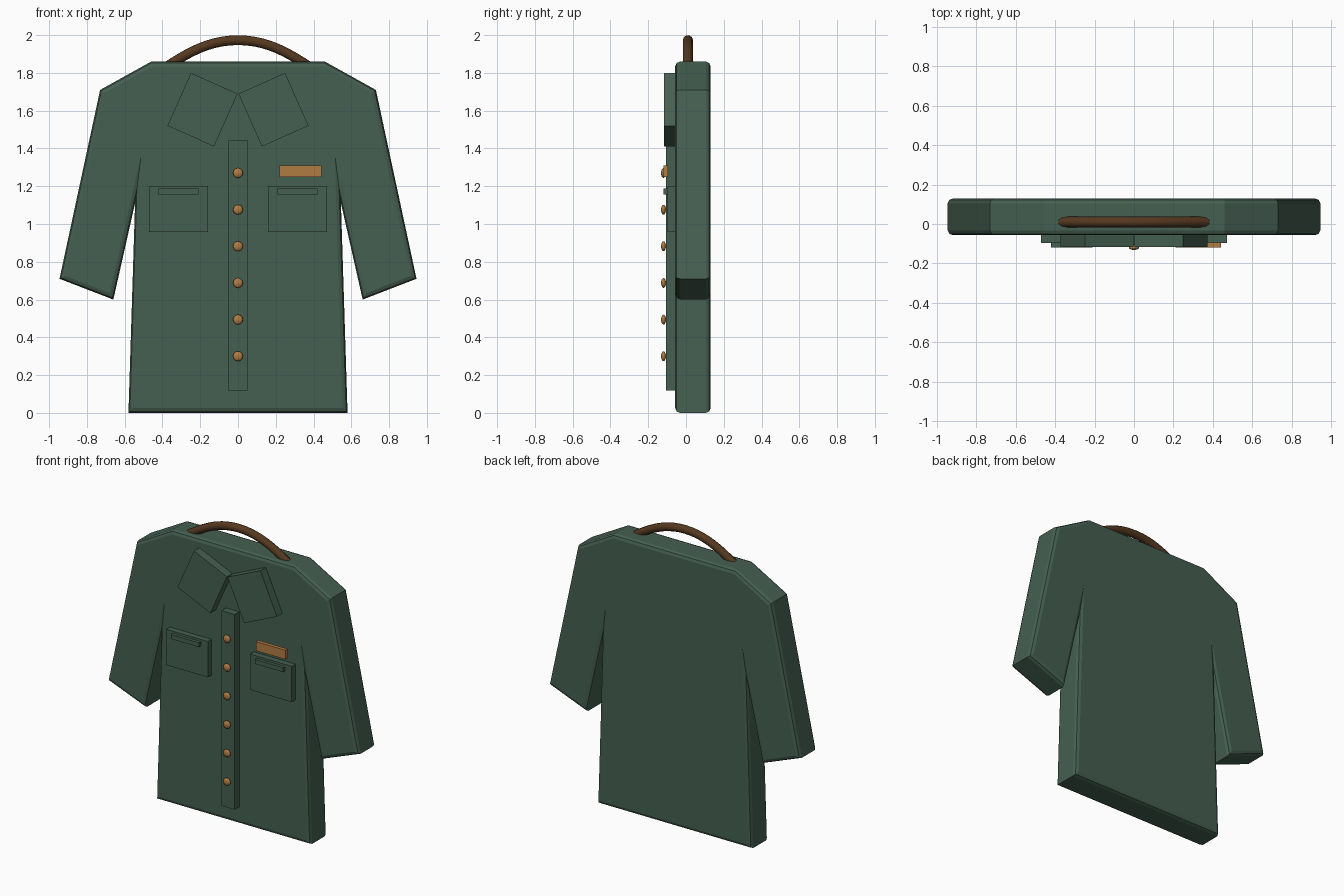
import bpy, bmesh, math
from mathutils import Matrix

cube = bpy.data.objects.get("Cube")
if cube:
    bpy.data.objects.remove(cube, do_unlink=True)


def material(name, rgb):
    m = bpy.data.materials.new(name)
    m.use_nodes = True
    m.diffuse_color = (*rgb, 1)
    bsdf = m.node_tree.nodes["Principled BSDF"]
    bsdf.inputs["Base Color"].default_value = (*rgb, 1)
    bsdf.inputs["Roughness"].default_value = 0.8
    return m


green = material("green cloth", (0.06, 0.115, 0.083))
brass = material("brass", (0.44, 0.2, 0.055))
brown = material("brown leather", (0.09, 0.04, 0.014))


def add_mesh(name, bm, mat):
    bmesh.ops.recalc_face_normals(bm, faces=bm.faces)
    mesh = bpy.data.meshes.new(name)
    bm.to_mesh(mesh)
    bm.free()
    mesh.materials.append(mat)
    obj = bpy.data.objects.new(name, mesh)
    bpy.context.collection.objects.link(obj)
    return obj


def box(name, x, z, width, height, front, back, mat, angle=0):
    bm = bmesh.new()
    place = (Matrix.Translation((x, (front + back) / 2, z))
             @ Matrix.Rotation(math.radians(angle), 4, 'Y')
             @ Matrix.Diagonal((width, back - front, height, 1)))
    bmesh.ops.create_cube(bm, size=1, matrix=place)
    return add_mesh(name, bm, mat)


# Shirt body: mirrored outline, extruded and rounded along the front and back rims
FRONT, BACK = -0.057, 0.13
half = [(0.46, 1.86), (0.73, 1.71), (0.945, 0.71), (0.66, 0.60), (0.545, 1.11), (0.58, 0)]
outline = half + [(-x, z) for x, z in reversed(half)]
bm = bmesh.new()
face = bm.faces.new([bm.verts.new((x, FRONT, z)) for x, z in outline])
extruded = bmesh.ops.extrude_face_region(bm, geom=[face], use_keep_orig=True)["geom"]
bmesh.ops.translate(bm, vec=(0, BACK - FRONT, 0),
                    verts=[v for v in extruded if isinstance(v, bmesh.types.BMVert)])
rims = [e for e in bm.edges if abs(e.verts[0].co.y - e.verts[1].co.y) < 0.001]
bmesh.ops.bevel(bm, geom=rims, offset=0.025, segments=2, profile=0.5, affect='EDGES')
add_mesh("shirt_body", bm, green)

# Button strip and buttons
box("button_strip", 0, 0.782, 0.1, 1.325, -0.107, FRONT + 0.01, green)
for i in range(6):
    bm = bmesh.new()
    place = (Matrix.Translation((0, -0.119, 1.27 - 0.194 * i))
             @ Matrix.Diagonal((1, 0.5, 1, 1)))
    bmesh.ops.create_uvsphere(bm, u_segments=16, v_segments=10, radius=0.026, matrix=place)
    for f in bm.faces:
        f.smooth = True
    add_mesh(f"button_{i + 1}", bm, brass)

# Collar flaps, pockets and pocket trims on both sides
for side, s in (("left", 1), ("right", -1)):
    box(f"{side}_collar", s * 0.188, 1.605, 0.27, 0.306, -0.116, FRONT + 0.01, green, s * -24)
    box(f"{side}_pocket", s * 0.315, 1.08, 0.313, 0.243, -0.097, FRONT + 0.01, green)
    box(f"{side}_pocket_trim", s * 0.316, 1.172, 0.212, 0.03, -0.118, -0.095, green)

# Name plate above the left pocket
box("name_plate", 0.33, 1.28, 0.222, 0.062, -0.12, -0.095, brass)

# Arched carrying handle
curve = bpy.data.curves.new("handle", 'CURVE')
curve.dimensions = '3D'
curve.bevel_depth = 0.027
curve.bevel_resolution = 3
curve.use_fill_caps = True
spline = curve.splines.new('BEZIER')
spline.resolution_u = 10
spline.bezier_points.add(2)
path = [((-0.51, 1.75), (-0.375, 1.835), (-0.26, 1.91)),
        ((-0.15, 1.973), (0, 1.973), (0.15, 1.973)),
        ((0.26, 1.91), (0.375, 1.835), (0.51, 1.75))]
for point, spots in zip(spline.bezier_points, path):
    point.handle_left_type = point.handle_right_type = 'FREE'
    left, mid, right = [(x, 0.01, z) for x, z in spots]
    point.handle_left, point.co, point.handle_right = left, mid, right
curve.materials.append(brown)
handle = bpy.data.objects.new("handle", curve)
bpy.context.collection.objects.link(handle)
